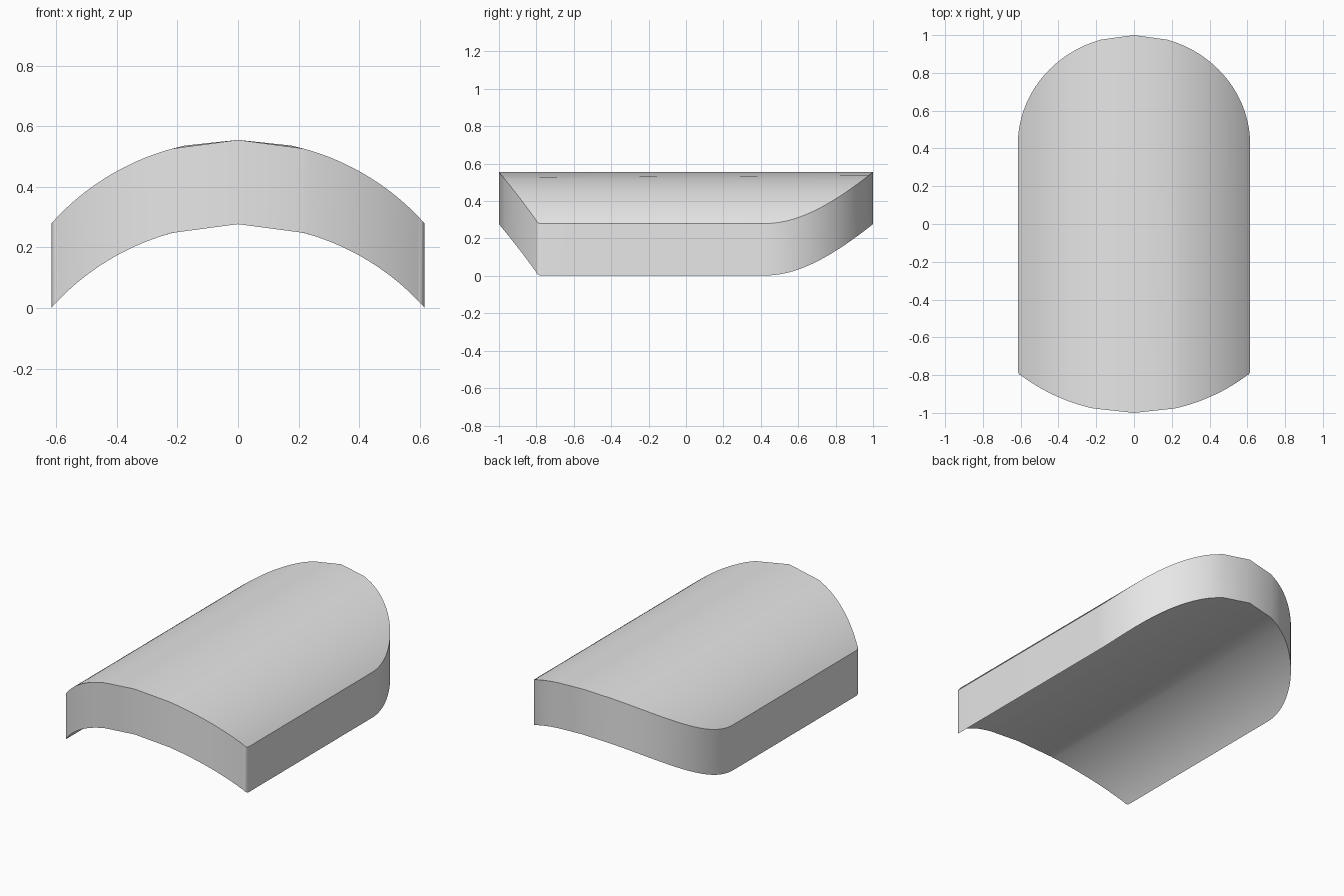
import bpy
import bmesh
import math

cube = bpy.data.objects.get("Cube")
if cube:
    bpy.data.objects.remove(cube, do_unlink=True)

HALF_W = 0.615      # half width
THICK = 0.278       # vertical thickness
TOP = 0.555         # crown height
ARCH_R = 0.825      # radius of the arched cross-section
COLUMNS = 32        # columns on each side of the crown


def arch(x):
    """Height of the upper surface."""
    return TOP - ARCH_R + math.sqrt(ARCH_R ** 2 - x * x)


def front_edge(x):
    """Shallow front arc ending in a small rounded corner."""
    if x <= 0.6:
        return -math.sqrt(1 - x * x)
    t = min((x - 0.6) / (HALF_W - 0.6), 1)
    return -0.8 + 0.03 * (1 - math.sqrt(1 - t * t))


def back_edge(x):
    """Elliptical rounded back."""
    return 0.42 + 0.58 * math.sqrt(max(0, 1 - (x / HALF_W) ** 2))


# Column stations: front and back x, with one wide facet beside the crown
stations = [(0.0, 0.0), (0.215, 0.175)]
start = math.asin(0.235 / HALF_W)
for i in range(COLUMNS):
    a = start + (math.pi / 2 - start) * i / (COLUMNS - 1)
    x = HALF_W * math.sin(a)
    stations.append((x, x))
signed = [(-1, s) for s in reversed(stations[1:])] + [(1, s) for s in stations]

# Arched slab: each column is a ring of four corners
bm = bmesh.new()
rings = []
for sign, (xf, xb) in signed:
    f, b = front_edge(xf), back_edge(xb)
    rings.append([bm.verts.new(co) for co in (
        (sign * xf, f, arch(xf)),
        (sign * xb, b, arch(xb)),
        (sign * xb, b, arch(xb) - THICK),
        (sign * xf, f, arch(xf) - THICK))])
for r, s in zip(rings, rings[1:]):
    for k in range(4):
        n = (k + 1) % 4
        bm.faces.new((r[k], r[n], s[n], s[k]))
bm.faces.new(rings[0])
bm.faces.new(rings[-1])
bmesh.ops.recalc_face_normals(bm, faces=bm.faces[:])

mesh = bpy.data.meshes.new("arched_slab")
bm.to_mesh(mesh)
bm.free()
slab = bpy.data.objects.new("arched_slab", mesh)
bpy.context.collection.objects.link(slab)

# Plain grey finish
grey = bpy.data.materials.new("light_grey")
grey.use_nodes = True
colour = (0.8, 0.8, 0.8, 1)
grey.diffuse_color = colour
for node in grey.node_tree.nodes:
    if node.type == 'BSDF_PRINCIPLED':
        node.inputs["Base Color"].default_value = colour
mesh.materials.append(grey)

# Smooth curved surfaces, sharp rims
bpy.ops.object.select_all(action='DESELECT')
slab.select_set(True)
bpy.context.view_layer.objects.active = slab
bpy.ops.object.shade_smooth_by_angle(angle=math.radians(35))
